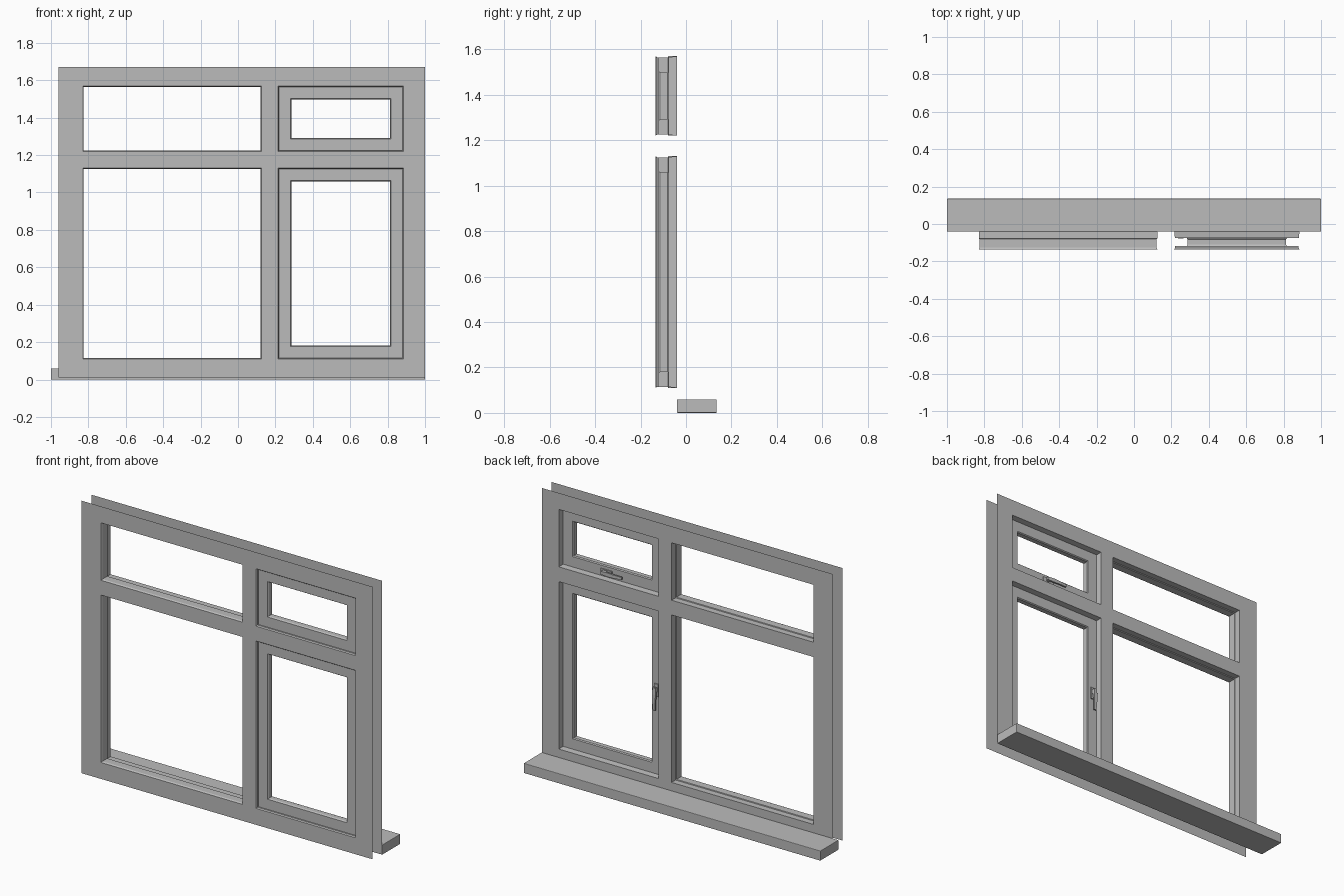
import bpy, bmesh
from mathutils import Vector

cube = bpy.data.objects.get("Cube")
if cube:
    bpy.data.objects.remove(cube, do_unlink=True)

grey = bpy.data.materials.new("light grey")
grey.use_nodes = True
colour = (0.5, 0.5, 0.5, 1)
grey.diffuse_color = colour
grey.node_tree.nodes["Principled BSDF"].inputs["Base Color"].default_value = colour

FRONT, BACK = -0.135, -0.04
XS = [-0.96, -0.83, 0.125, 0.215, 0.885, 1.0]   # frame and mullion edges
ZS = [0.01, 0.11, 1.13, 1.22, 1.57, 1.67]       # frame and transom edges


def finish(name, bm):
    mesh = bpy.data.meshes.new(name)
    bm.to_mesh(mesh)
    bm.free()
    mesh.materials.append(grey)
    obj = bpy.data.objects.new(name, mesh)
    bpy.context.collection.objects.link(obj)
    return obj


def frame_face(name, y, flip):
    """Thin flat frame face with the four openings left out."""
    bm = bmesh.new()
    grid = [[bm.verts.new((x, y, z)) for z in ZS] for x in XS]
    for i in range(len(XS) - 1):
        for j in range(len(ZS) - 1):
            if i % 2 and j % 2:
                continue
            quad = [grid[i][j], grid[i + 1][j], grid[i + 1][j + 1], grid[i][j + 1]]
            bm.faces.new(quad[::-1] if flip else quad)
    return finish(name, bm)


def lining(name, i, j, profile):
    """Sweep a profile of (inset, y) around the inside of one opening."""
    bm = bmesh.new()
    rings = []
    for d, y in profile:
        x0, x1, z0, z1 = XS[i] + d, XS[i + 1] - d, ZS[j] + d, ZS[j + 1] - d
        rings.append([bm.verts.new((x, y, z)) for x, z in
                      ((x0, z0), (x1, z0), (x1, z1), (x0, z1))])
    for a, b in zip(rings, rings[1:]):
        for k in range(4):
            n = (k + 1) % 4
            bm.faces.new((a[k], a[n], b[n], b[k]))
    return finish(name, bm)


def box(name, low, high, bevel):
    low, high = Vector(low), Vector(high)
    bm = bmesh.new()
    bmesh.ops.create_cube(bm, size=1)
    for v in bm.verts:
        v.co = (low + high) / 2 + v.co * (high - low)
    obj = finish(name, bm)
    if bevel:
        mod = obj.modifiers.new("soft edges", "BEVEL")
        mod.width = bevel
        mod.segments = 2
    return obj


def handle(name, centre, along, across):
    """Base plate, neck and a lever tapering along its direction."""
    c, u, v = Vector(centre), Vector(along), Vector(across)
    n = Vector((0, 1, 0))
    bm = bmesh.new()

    def loft(sections):
        rings = [[bm.verts.new(c + u * s + v * (w * a) + n * (y + t * b))
                  for a, b in ((-1, 0), (1, 0), (1, 1), (-1, 1))]
                 for s, w, y, t in sections]
        for p, q in zip(rings, rings[1:]):
            for k in range(4):
                bm.faces.new((p[k], p[(k + 1) % 4], q[(k + 1) % 4], q[k]))
        bm.faces.new(rings[0])
        bm.faces.new(rings[-1])

    loft([(-0.075, 0.014, 0, 0.008), (0.0, 0.014, 0, 0.008)])
    loft([(-0.055, 0.009, 0.006, 0.014), (-0.03, 0.009, 0.006, 0.014)])
    loft([(-0.06, 0.009, 0.018, 0.011), (-0.02, 0.012, 0.021, 0.011),
          (0.03, 0.010, 0.022, 0.010), (0.08, 0.008, 0.019, 0.009)])
    bmesh.ops.recalc_face_normals(bm, faces=bm.faces)
    return finish(name, bm)


# Frame faces
frame_face("frame_front_face", FRONT, False)
frame_face("frame_back_face", BACK, True)

# Fixed openings on the right, opening sashes on the left
fixed = [(0, FRONT), (0.005, -0.126), (0.005, -0.08), (0, -0.078), (0, BACK)]
sash = [(0, FRONT), (0.005, -0.128), (0.005, -0.118), (0.067, -0.118),
        (0.072, -0.11), (0.072, -0.082), (0.067, -0.076), (0.004, -0.076),
        (0, BACK)]
for row, j in (("lower", 1), ("upper", 3)):
    lining(row + "_fixed_reveal", 1, j, fixed)
    lining(row + "_sash", 3, j, sash)

# Window sill
box("sill", (-1, BACK, 0), (1, 0.135, 0.06), 0.003)

# Handles on the inside of the sashes
handle("upper_handle", (0.55, -0.077, 1.255), (-1, 0, 0), (0, 0, 1))
handle("lower_handle", (0.25, -0.077, 0.59), (0, 0, -1), (1, 0, 0))
